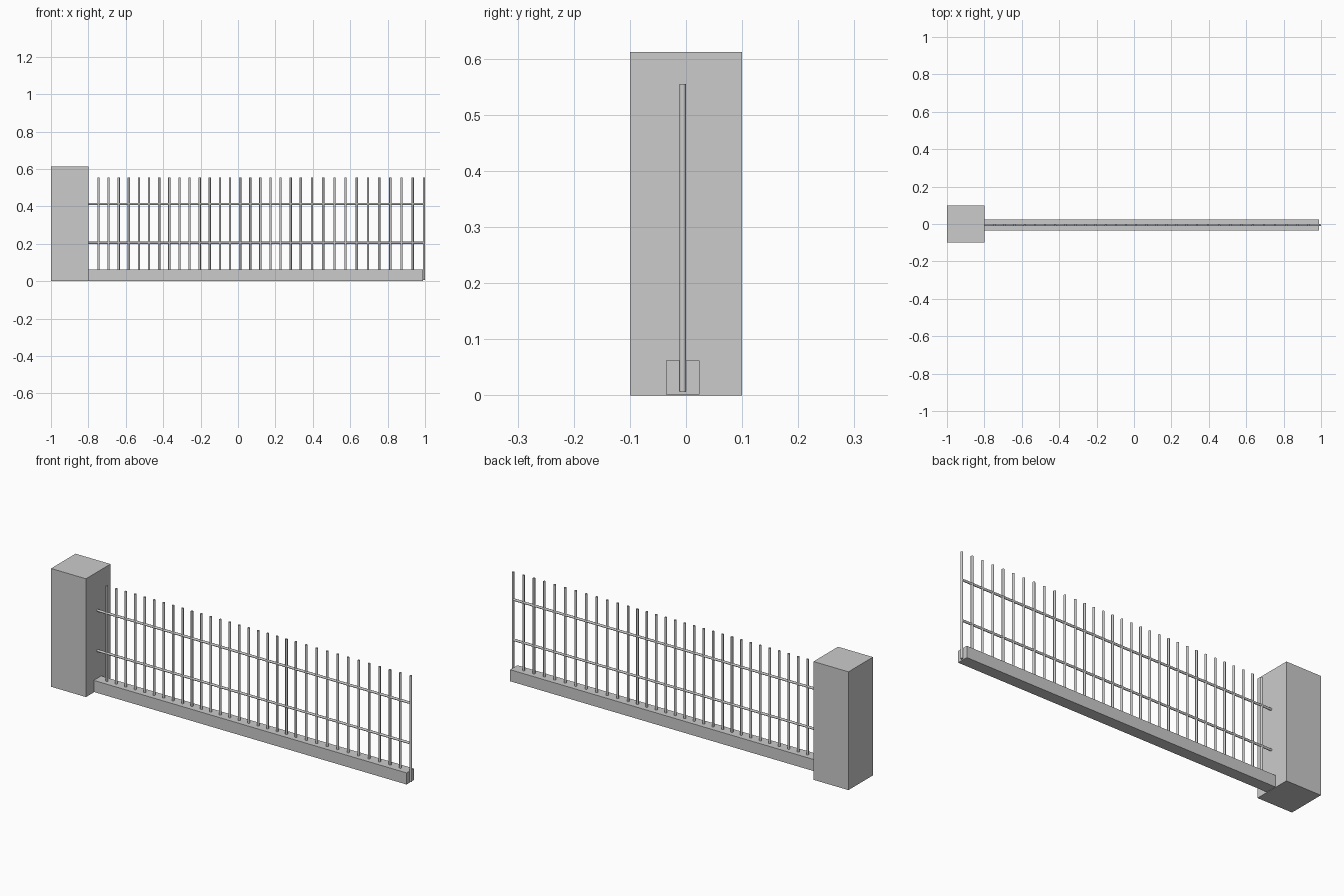
import bpy, math

if "Cube" in bpy.data.objects:
    bpy.data.objects.remove(bpy.data.objects["Cube"])


def box(name, lo, hi):
    bpy.ops.mesh.primitive_cube_add(size=1, location=[(a + b) / 2 for a, b in zip(lo, hi)])
    ob = bpy.context.object
    ob.name = name
    ob.scale = [b - a for a, b in zip(lo, hi)]
    bpy.ops.object.transform_apply(location=False, rotation=False, scale=True)
    return ob


def bar(name, center, length, radius, along_x=False):
    rot = (0, math.pi / 2, 0) if along_x else (0, 0, 0)
    bpy.ops.mesh.primitive_cylinder_add(vertices=12, radius=radius, depth=length,
                                        location=center, rotation=rot)
    ob = bpy.context.object
    ob.name = name
    bpy.ops.object.shade_smooth_by_angle(angle=math.radians(40))
    return ob


BAR_Y = -0.006

# Stone pillar and low plinth
box("pillar", (-1, -0.1, 0), (-0.8, 0.1, 0.612))
box("plinth", (-0.8, -0.036, 0.002), (0.99, 0.024, 0.062))

# Upright pickets: slightly wider spacing towards the free end
xs = [-0.746 + 0.0541 * i for i in range(21)]
xs += [xs[-1] + (0.994 - xs[-1]) * i / 11 for i in range(1, 12)]
for i, x in enumerate(xs):
    bar(f"picket_{i + 1}", (x, BAR_Y, 0.281), 0.548, 0.006)

# Horizontal rails running from the pillar to the last picket
for name, z in (("lower_rail", 0.205), ("upper_rail", 0.413)):
    bar(name, (0.096, BAR_Y, z), 1.792, 0.006, along_x=True)
